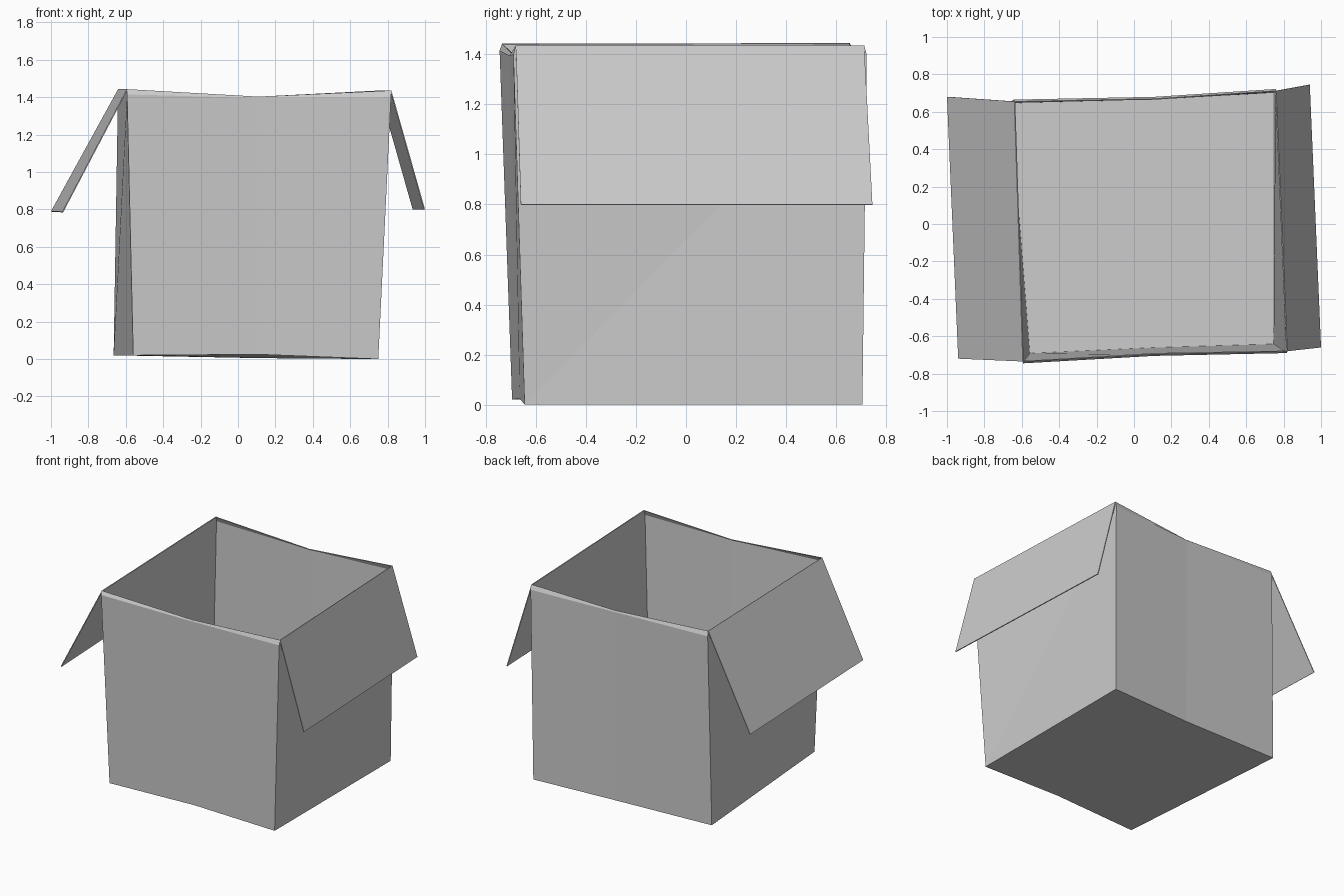
import bpy
import bmesh

if "Cube" in bpy.data.objects:
    bpy.data.objects.remove(bpy.data.objects["Cube"])

card = bpy.data.materials.new("grey card")
card.diffuse_color = (0.604, 0.604, 0.604, 1)
card.use_nodes = True
card.node_tree.nodes["Principled BSDF"].inputs["Base Color"].default_value = card.diffuse_color


def sheet(name, points, faces, thickness=0.006):
    """Thin folded card from corner points and named faces."""
    bm = bmesh.new()
    verts = {k: bm.verts.new(p) for k, p in points.items()}
    for f in faces:
        bm.faces.new([verts[k] for k in f.split()])
    mesh = bpy.data.meshes.new(name)
    bm.to_mesh(mesh)
    bm.free()
    mesh.materials.append(card)
    ob = bpy.data.objects.new(name, mesh)
    bpy.context.collection.objects.link(ob)
    mod = ob.modifiers.new("card thickness", 'SOLIDIFY')
    mod.thickness = thickness
    mod.offset = -1
    return ob


# Corner names: f/b front or back, l/m/r left, middle or right,
# 0 bottom, 1 fold below the rim, 2 rim
P = {
    "fl0": (-0.56, -0.695, 0.02), "fm0": (0.11, -0.665, 0.025), "fr0": (0.75, -0.645, 0.0),
    "bl0": (-0.665, 0.65, 0.02), "bm0": (0.11, 0.67, 0.005), "br0": (0.75, 0.705, 0.0),
    "fl1": (-0.593, -0.745, 1.415), "fm1": (0.11, -0.705, 1.395), "fr1": (0.818, -0.69, 1.40),
    "bl1": (-0.642, 0.665, 1.41), "bm1": (0.11, 0.68, 1.395), "br1": (0.76, 0.722, 1.40),
    "fl2": (-0.595, -0.735, 1.443), "fm2": (0.11, -0.695, 1.403), "fr2": (0.82, -0.68, 1.436),
    "bl2": (-0.64, 0.655, 1.445), "bm2": (0.11, 0.67, 1.403), "br2": (0.76, 0.712, 1.436),
}

# Open box: floor, creased front and back walls with folded rims, side walls
sheet("box_body", P, [
    "fl0 bl0 bm0 fm0", "fm0 bm0 br0 fr0",
    "fl0 fm0 fm1 fl1", "fm0 fr0 fr1 fm1",
    "fl1 fm1 fm2 fl2", "fm1 fr1 fr2 fm2",
    "br0 bm0 bm1 br1", "bm0 bl0 bl1 bm1",
    "br1 bm1 bm2 br2", "bm1 bl1 bl2 bm2",
    "bl0 fl0 fl1", "bl0 fl1 bl1", "bl1 fl1 fl2 bl2",
    "fr0 br0 br1", "fr0 br1 fr1", "fr1 br1 br2 fr2",
])

# Side flaps hanging outward from the rim
sheet("left_flap", {
    "a": P["bl2"], "b": P["fl2"],
    "c": (-0.94, -0.72, 0.787), "d": (-1.0, 0.68, 0.79),
}, ["a d c b"])
sheet("right_flap", {
    "a": P["fr2"], "b": P["br2"],
    "c": (0.94, 0.745, 0.80), "d": (1.0, -0.66, 0.80),
}, ["a d c b"])
